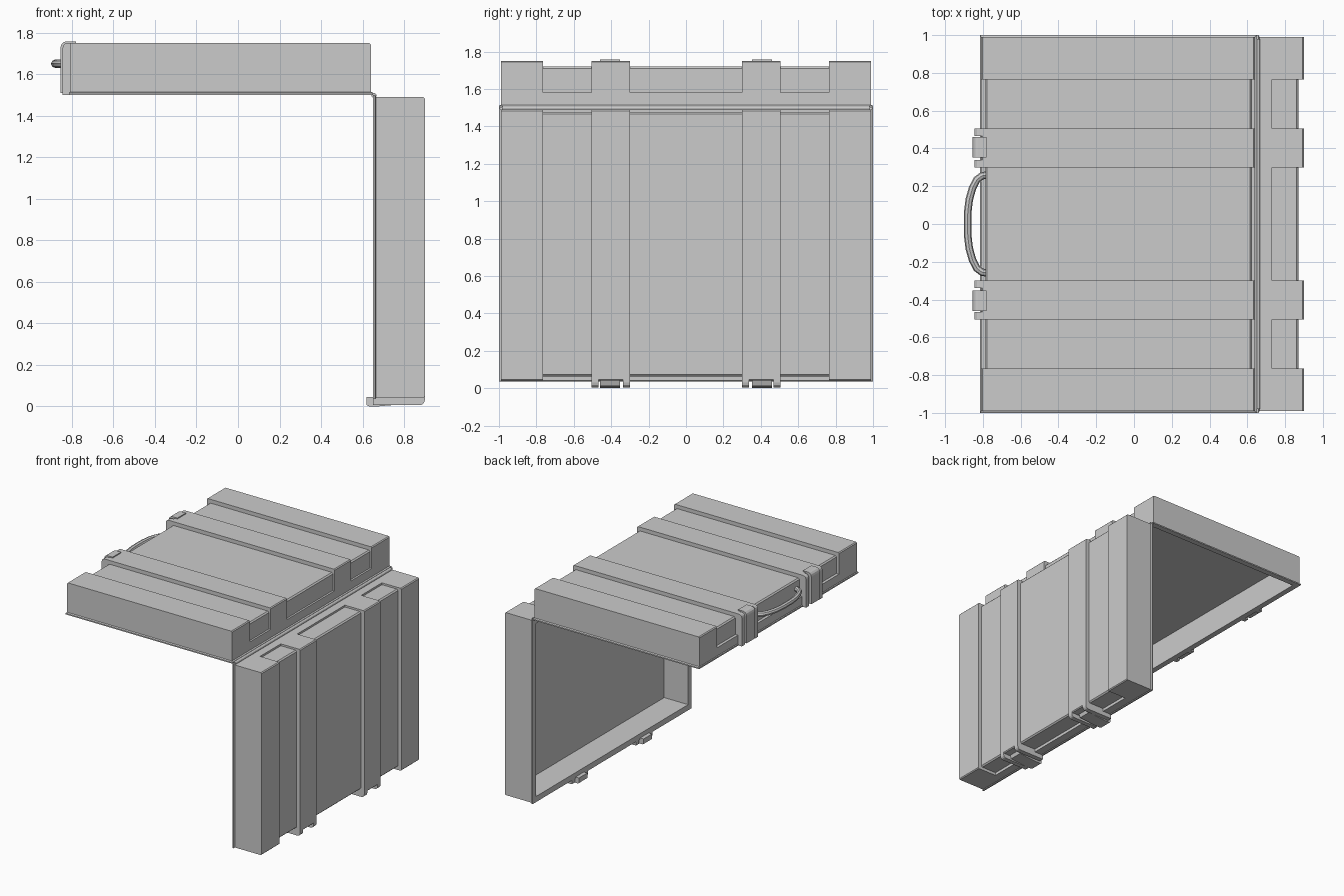
import bpy, bmesh, math
from mathutils import Vector

if "Cube" in bpy.data.objects:
    bpy.data.objects.remove(bpy.data.objects["Cube"])

# Both shells share a local frame: u = distance from hinge, h = depth from open rim
MAPS = {
    "lid": lambda u, y, h: Vector((0.65 - u, y, 1.5 + h)),
    "base": lambda u, y, h: Vector((0.65 + h, y, 1.5 - u)),
}


def finish(bm, name, mirror=False):
    bmesh.ops.recalc_face_normals(bm, faces=bm.faces)
    mesh = bpy.data.meshes.new(name)
    bm.to_mesh(mesh)
    bm.free()
    ob = bpy.data.objects.new(name, mesh)
    bpy.context.collection.objects.link(ob)
    if mirror:
        m = ob.modifiers.new("mirror", 'MIRROR')
        m.use_axis = (False, True, False)
    return ob


def prism(bm, profile, y0, y1, place):
    """Extrude a (u, h) profile from y0 to y1."""
    a = [bm.verts.new(place(u, y0, h)) for u, h in profile]
    b = [bm.verts.new(place(u, y1, h)) for u, h in profile]
    bm.faces.new(a)
    bm.faces.new(b[::-1])
    n = len(profile)
    for i in range(n):
        j = (i + 1) % n
        bm.faces.new((a[i], a[j], b[j], b[i]))


def tray(name, place):
    """Hollow shell lofted from rectangles (u0, u1, half width, h)."""
    rings = [(0.045, 1.42, 0.955, 0.21), (0.045, 1.42, 0.955, 0),
             (0.0, 1.465, 1.0, 0), (0.0, 1.465, 1.0, 0.01),
             (0.01, 1.46, 0.99, 0.015), (0.01, 1.46, 0.99, 0.08),
             (0.025, 1.437, 0.99, 0.08), (0.025, 1.437, 0.99, 0.21),
             (0.035, 1.427, 0.99, 0.22)]
    bm = bmesh.new()
    loops = []
    for u0, u1, w, h in rings:
        loops.append([bm.verts.new(place(u, y, h))
                      for u, y in ((u0, -w), (u1, -w), (u1, w), (u0, w))])
    for a, b in zip(loops, loops[1:]):
        for i in range(4):
            j = (i + 1) % 4
            bm.faces.new((a[i], a[j], b[j], b[i]))
    bm.faces.new(loops[0])
    bm.faces.new(loops[-1])
    finish(bm, name)


def rounded_block(u0, u1, h0, h1, r):
    """Block profile whose outer far corner is rounded."""
    arc = [(u1 - r + r * math.cos(t), h1 - r + r * math.sin(t))
           for t in (0, math.pi / 6, math.pi / 3, math.pi / 2)]
    return [(u0, h0), (u1, h0)] + arc + [(u0, h1)]


for part, place in MAPS.items():
    tray(part + "_shell", place)

    # raised bands wrapping the shell: end blocks and straps
    c = 0.007
    band = [(0.01, 0.08), (0.01, 0.25 - c), (0.01 + c, 0.25), (1.46 - c, 0.25),
            (1.46, 0.25 - c), (1.46, 0.08), (1.435, 0.08), (1.435, 0.212),
            (1.425, 0.218), (0.037, 0.218), (0.027, 0.212), (0.027, 0.08)]
    bm = bmesh.new()
    for y0, y1 in ((0.30, 0.505), (0.765, 0.99)):
        prism(bm, band, y0, y1, place)
    finish(bm, part + "_raised_bands", True)

    # latch cheeks at the opening end
    bm = bmesh.new()
    for y0, y1 in ((0.30, 0.338), (0.467, 0.505)):
        prism(bm, rounded_block(1.45, 1.495, 0.0, 0.25, 0.025), y0, y1, place)
    finish(bm, part + "_latch_cheeks", True)

# lid latch plate
bm = bmesh.new()
prism(bm, rounded_block(1.43, 1.505, 0.01, 0.258, 0.03), 0.353, 0.46, MAPS["lid"])
finish(bm, "lid_latch_plate", True)

# base latch plate with the hook that reaches past the rim
bm = bmesh.new()
prism(bm, [(1.455, -0.03), (1.495, -0.03), (1.5, -0.02), (1.5, 0.03),
           (1.487, 0.18), (1.46, 0.19), (1.455, 0.0)], 0.353, 0.46, MAPS["base"])
finish(bm, "base_latch_hook", True)

# hinge rod between the shells
bpy.ops.mesh.primitive_cylinder_add(vertices=12, radius=0.012, depth=1.96,
                                    location=(0.655, 0, 1.497),
                                    rotation=(math.pi / 2, 0, 0))
bpy.context.object.name = "hinge_rod"

# carrying handle swept along an arched path
half = [(-0.775, 0.26), (-0.805, 0.255), (-0.832, 0.235), (-0.855, 0.19),
        (-0.872, 0.13), (-0.88, 0.065)]
path = half + [(-0.881, 0.0)] + [(x, -y) for x, y in half[::-1]]
bm = bmesh.new()
rings = []
for i, (x, y) in enumerate(path):
    p, q = path[max(i - 1, 0)], path[min(i + 1, len(path) - 1)]
    t = Vector((q[0] - p[0], q[1] - p[1], 0)).normalized()
    side = Vector((t.y, -t.x, 0))
    rings.append([bm.verts.new(Vector((x, y, 1.65)) + 0.02 * (
        side * math.cos(k * math.pi / 4) + Vector((0, 0, 1)) * math.sin(k * math.pi / 4)))
        for k in range(8)])
for a, b in zip(rings, rings[1:]):
    for k in range(8):
        m = (k + 1) % 8
        bm.faces.new((a[k], a[m], b[m], b[k]))
bm.faces.new(rings[0])
bm.faces.new(rings[-1])
handle = finish(bm, "carry_handle")
bpy.context.view_layer.objects.active = handle
bpy.ops.object.select_all(action='DESELECT')
handle.select_set(True)
bpy.ops.object.shade_smooth_by_angle()
